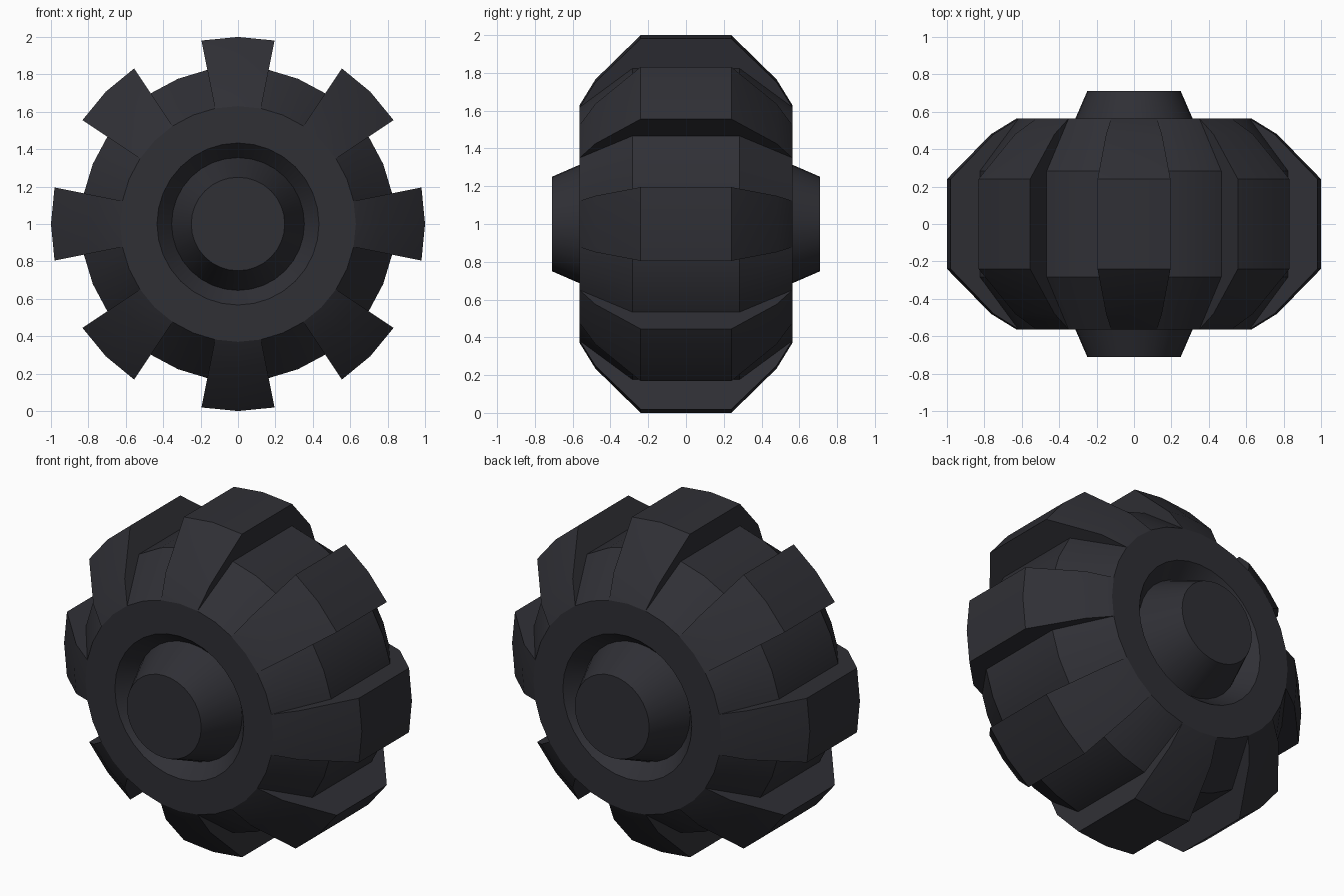
import bpy, bmesh, math

if "Cube" in bpy.data.objects:
    bpy.data.objects.remove(bpy.data.objects["Cube"])

SEGMENTS = 32
STEP = 2 * math.pi / SEGMENTS
CENTRE_Z = 1.0

rubber = bpy.data.materials.new("charcoal rubber")
rubber.diffuse_color = (0.029, 0.029, 0.036, 1)
rubber.use_nodes = True
rubber.node_tree.nodes["Principled BSDF"].inputs["Base Color"].default_value = rubber.diffuse_color


def point(y, r, a):
    return (r * math.sin(a), y, CENTRE_Z + r * math.cos(a))


def finish(name, bm):
    bmesh.ops.recalc_face_normals(bm, faces=bm.faces)
    mesh = bpy.data.meshes.new(name)
    bm.to_mesh(mesh)
    bm.free()
    mesh.materials.append(rubber)
    ob = bpy.data.objects.new(name, mesh)
    bpy.context.collection.objects.link(ob)
    bpy.ops.object.select_all(action='DESELECT')
    ob.select_set(True)
    bpy.context.view_layer.objects.active = ob
    bpy.ops.object.shade_smooth_by_angle(angle=math.radians(30))


def lathe(name, profile):
    """Spin (y, radius) points around the axle and cap both ends."""
    bm = bmesh.new()
    rings = [[bm.verts.new(point(y, r, i * STEP)) for i in range(SEGMENTS)]
             for y, r in profile]
    for a, b in zip(rings, rings[1:]):
        for i in range(SEGMENTS):
            j = (i + 1) % SEGMENTS
            bm.faces.new((a[i], a[j], b[j], b[i]))
    bm.faces.new(rings[0])
    bm.faces.new(rings[-1])
    finish(name, bm)


def mirrored(half):
    return half + [(-y, r) for y, r in reversed(half)]


# Tyre carcass, dished recesses and both protruding hubs
lathe("wheel_body", mirrored([
    (0.71, 0.25), (0.468, 0.355), (0.563, 0.433),
    (0.563, 0.63), (0.283, 0.84)]))

# Eight tread lugs, each two segments wide
outer = mirrored([(0.563, 0.63), (0.48, 0.765), (0.24, 1.0)])
inner = mirrored([(0.54, 0.61), (0.44, 0.66), (0.24, 0.78)])
for k in range(8):
    bm = bmesh.new()
    columns = []
    for s in (-1, 0, 1):
        a = (4 * k + s) * STEP
        columns.append([bm.verts.new(point(y, r, a))
                        for y, r in outer + inner[::-1]])
    n = len(columns[0])
    for a, b in zip(columns, columns[1:]):
        for i in range(n):
            j = (i + 1) % n
            bm.faces.new((a[i], a[j], b[j], b[i]))
    # Side walls as strips between outer and inner profile
    for c in (columns[0], columns[-1]):
        for i in range(n // 2 - 1):
            bm.faces.new((c[i], c[i + 1], c[n - 2 - i], c[n - 1 - i]))
    finish(f"tread_lug_{k + 1}", bm)
